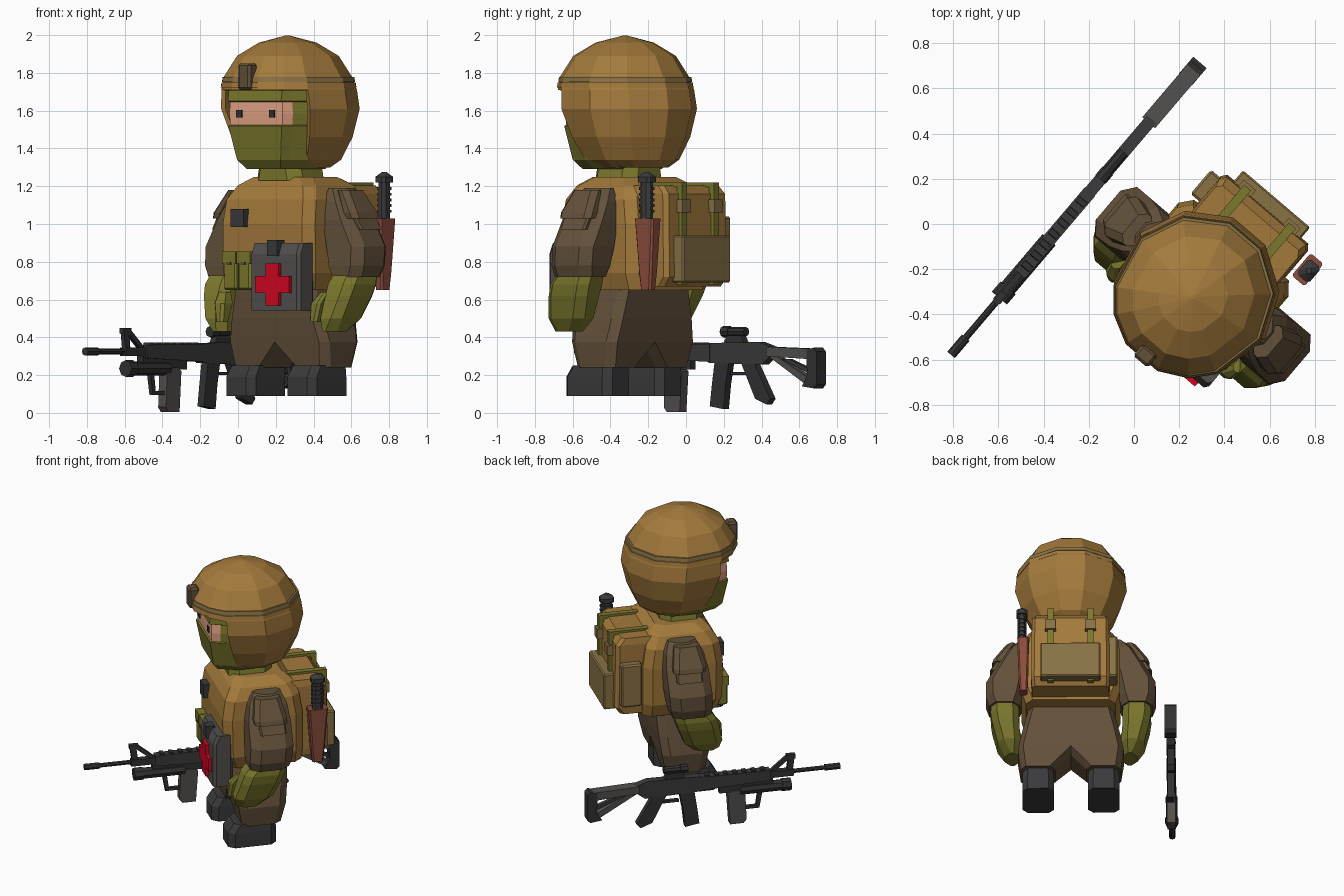
import bpy, bmesh, math
from mathutils import Matrix

# The figure is built facing -y around its own axis, then placed and turned
PLACE = Matrix.Translation((0.262, -0.323, 0)) @ Matrix.Rotation(math.radians(-40.4), 4, 'Z')
COLORS = {
    "tan": (.37, .195, .045), "brown": (.125, .082, .043), "olive": (.20, .19, .026),
    "khaki": (.25, .17, .06), "skin": (.80, .38, .24), "black": (.043, .043, .045),
    "grey": (.085, .08, .075), "red": (.66, .002, .016), "sheath": (.27, .075, .048),
    "gunmetal": (.032, .032, .034),
}
MATS = {}
for key, c in COLORS.items():
    MATS[key] = bpy.data.materials.new(key)
    MATS[key].diffuse_color = (*c, 1)


def finish(name, mats, bm, mirror=False):
    bmesh.ops.recalc_face_normals(bm, faces=bm.faces)
    me = bpy.data.meshes.new(name)
    bm.to_mesh(me)
    bm.free()
    for m in mats.split():
        me.materials.append(MATS[m])
    ob = bpy.data.objects.new(name, me)
    bpy.context.collection.objects.link(ob)
    ob.matrix_world = PLACE
    if mirror:
        ob.modifiers.new("mirror", 'MIRROR').use_mirror_merge = False
    return ob


def skin_rings(bm, rings):
    rows = [[bm.verts.new(p) for p in r] for r in rings]
    n = len(rows[0])
    for a, b in zip(rows, rows[1:]):
        for i in range(n):
            bm.faces.new((a[i], a[(i + 1) % n], b[(i + 1) % n], b[i]))
    return rows


def loft(name, mat, rings, cx=.05, cy=.05, mirror=False):
    """Stack of chamfered rectangles: (z, x0, x1, y0, y1)."""
    bm = bmesh.new()
    rows = skin_rings(bm, [[(x0 + cx, y0, z), (x1 - cx, y0, z), (x1, y0 + cy, z), (x1, y1 - cy, z),
                            (x1 - cx, y1, z), (x0 + cx, y1, z), (x0, y1 - cy, z), (x0, y0 + cy, z)]
                           for z, x0, x1, y0, y1 in rings])
    bm.faces.new(rows[0])
    bm.faces.new(rows[-1])
    return finish(name, mat, bm, mirror)


def box(name, mat, x0, x1, y0, y1, z0, z1, mirror=False, bevel=0):
    bm = bmesh.new()
    bmesh.ops.create_cube(bm, size=1)
    for v in bm.verts:
        v.co = ((x0 + x1) / 2 + v.co.x * (x1 - x0), (y0 + y1) / 2 + v.co.y * (y1 - y0),
                (z0 + z1) / 2 + v.co.z * (z1 - z0))
    if bevel:
        bmesh.ops.bevel(bm, geom=bm.edges[:], offset=bevel, segments=1, affect='EDGES')
    return finish(name, mat, bm, mirror)


# Boots, trousers
loft("boot", "black", [(.09, .11, .315, -.17, .15), (.19, .11, .315, -.17, .15), (.25, .115, .31, -.13, .15)],
     .035, .04, True)
loft("trouser_leg", "brown", [(.24, .10, .325, -.08, .18), (.375, -.035, .343, -.105, .21)], .035, .05, True)
loft("hips", "brown", [(.375, -.343, .343, -.105, .21), (.5, -.315, .315, -.125, .225), (.68, -.27, .27, -.14, .235)],
     .035, .05)

# Vest, neck
loft("vest", "tan", [(.65, -.29, .29, -.17, .33), (.74, -.32, .32, -.20, .33), (1.0, -.32, .32, -.205, .33),
                     (1.13, -.31, .31, -.185, .31), (1.205, -.27, .27, -.14, .28), (1.25, -.20, .20, -.09, .22)],
     .045, .055)
loft("neck", "olive", [(1.23, -.16, .16, -.12, .17), (1.33, -.14, .14, -.12, .17)], .06, .06)

# Sleeves, arm pockets, gloves with thumbs
loft("sleeve", "brown", [(.72, .33, .53, -.075, .185), (.78, .31, .55, -.08, .2), (.88, .29, .55, -.075, .21),
                         (1.02, .26, .475, -.07, .21), (1.12, .25, .42, -.05, .2), (1.19, .25, .365, -.01, .17)],
     .045, .06, True)
loft("arm_pocket", "brown", [(.97, .42, .525, -.01, .16), (1.08, .38, .46, -.02, .16)], .01, .01, True)
loft("arm_pocket_flap", "brown", [(1.03, .42, .51, -.04, .175), (1.06, .40, .50, -.045, .175),
                                  (1.18, .34, .42, -.02, .15)], .03, .03, True)
loft("glove", "olive", [(.43, .33, .43, -.15, .02), (.50, .325, .475, -.16, .09), (.62, .335, .51, -.13, .14),
                        (.68, .335, .52, -.11, .16), (.735, .34, .515, -.07, .175)], .04, .05, True)
loft("thumb", "olive", [(.48, .30, .35, -.185, -.12), (.58, .30, .37, -.175, -.08), (.64, .33, .38, -.13, -.06)],
     .015, .015, True)

# Masked face with eye slit wrapping round the front
HALF = [(.185, -.26), (.21, -.205), (.265, -.10), (.265, .15)]
OUTLINE = HALF + [(-x, y) for x, y in reversed(HALF)]
bm = bmesh.new()
rows = skin_rings(bm, [[(x * s, y * t, z) for x, y in OUTLINE] for z, s, t in
                       ((1.29, .62, .75), (1.34, .82, .9), (1.52, 1, 1.02), (1.525, .98, .98), (1.585, 1, .99),
                        (1.645, .98, .98), (1.65, 1, 1.04), (1.72, 1, 1))])
bm.faces.new(rows[0])
bm.faces.new(rows[-1])
for f in bm.faces:
    c = f.calc_center_median()
    f.material_index = int(1.525 < c.z < 1.645 and c.y < -.2)
finish("masked_face", "olive skin", bm)
box("eye", "gunmetal", .095, .132, -.264, -.254, 1.565, 1.603, True)

# Helmet dome and hood, open at the face
SHELL = [(1.30, .19, .20, .05), (1.34, .25, .26, .045), (1.46, .32, .325, .035), (1.61, .365, .375, .02),
         (1.71, .355, .37, .01), (1.78, .335, .35, .0), (1.89, .265, .28, .0), (1.96, .15, .16, .0), (1.998, .01, .01, 0)]
SIDE = [15, 38, 58, 97, 131, 165]
ANGLES = [math.radians(a) for a in SIDE + [360 - a for a in reversed(SIDE)]]


def ring(z, rx, ry, cy):
    return [(rx * math.sin(a), cy - ry * math.cos(a), z) for a in ANGLES]


bm = bmesh.new()
rows = skin_rings(bm, [ring(*s) for s in SHELL])
bm.faces.new(rows[-1])
gap = []
for f in bm.faces:
    c = f.calc_center_median()
    if c.z < 1.69 and math.atan2(abs(c.x), .03 - c.y) < math.radians(62):
        gap.append(f)
bmesh.ops.delete(bm, geom=gap, context='FACES')
helmet = finish("helmet_and_hood", "tan", bm)
thick = helmet.modifiers.new("thickness", 'SOLIDIFY')
thick.thickness = .025
thick.offset = -1

# Helmet bands and front mount
for z, r, m in ((1.735, .356, "tan"), (1.765, .349, "khaki")):
    bm = bmesh.new()
    skin_rings(bm, [ring(z - .013, r - .02, r - .006, .005), ring(z - .013, r, r + .014, .005),
                    ring(z + .013, r - .004, r + .01, .005), ring(z + .013, r - .02, r - .006, .005)])
    finish("helmet_band", m, bm)
box("helmet_mount", "brown", -.035, .05, -.37, -.30, 1.71, 1.85, bevel=.012)

# Chest gear
box("radio", "black", -.195, -.105, -.235, -.17, .985, 1.08)
for x in (-.235, -.135):
    box("front_pouch", "olive", x, x + .088, -.25, -.17, .65, .82, bevel=.01)
    box("front_pouch_flap", "olive", x - .003, x + .091, -.256, -.17, .79, .855)
    box("pouch_clasp", "brown", x + .03, x + .06, -.262, -.25, .785, .8)
loft("medical_bag", "grey", [(.54, -.03, .31, -.275, -.14), (.84, -.03, .31, -.275, -.14), (.9, -.03, .31, -.25, -.14)],
     .015, .02)
box("bag_clasp", "black", .105, .175, -.29, -.23, .83, .915)
for w, h in ((.045, .112), (.118, .045)):
    box("red_cross", "red", .145 - w, .145 + w, -.297, -.265, .68 - h, .68 + h)

# Backpack with pouches, straps and buckles
loft("backpack", "tan", [(.67, -.25, .25, .2, .47), (.72, -.255, .255, .2, .51), (1.16, -.25, .25, .2, .5),
                         (1.205, -.24, .24, .2, .46)], .02, .025)
box("rear_pouch", "khaki", -.195, .195, .49, .57, .69, .94, bevel=.008)
box("side_pouch", "khaki", -.305, -.24, .34, .48, .74, 1.04, bevel=.01)
box("pack_strap", "olive", .11, .15, .49, .525, .68, 1.22, True)
box("pack_top_strap", "olive", .11, .15, .22, .52, 1.195, 1.22, True)
box("strap_buckle", "khaki", .095, .165, .50, .54, 1.06, 1.13, True)

# Sheathed knife on the left of the pack
loft("knife_sheath", "sheath", [(.65, .28, .33, .385, .455), (.75, .275, .335, .375, .465), (1.03, .27, .345, .355, .485)],
     .01, .01)
loft("knife_handle", "black", [(1.02, .29, .34, .385, .455), (1.22, .29, .34, .385, .455)], .014, .02)
for i in range(5):
    z = 1.06 + i * .03
    loft("knife_grip_ring", "black", [(z, .285, .345, .379, .461), (z + .015, .285, .345, .379, .461)], .014, .02)
loft("knife_pommel", "black", [(1.22, .28, .35, .375, .465), (1.25, .28, .35, .375, .465), (1.275, .30, .33, .405, .435)],
     .014, .014)

# Rifle, lying along the facing direction
GX = -.65


def slab(name, mat, w, pts):
    """Side profile of (y, z) points, w wide."""
    bm = bmesh.new()
    for r in skin_rings(bm, [[(GX + s * w / 2, y, z) for y, z in pts] for s in (-1, 1)]):
        bm.faces.new(r)
    return finish(name, mat, bm)


def tube(name, mat, r, y0, y1, z):
    bm = bmesh.new()
    bmesh.ops.create_cone(bm, cap_ends=True, segments=8, radius1=r, radius2=r, depth=y1 - y0,
                          matrix=Matrix.Translation((GX, (y0 + y1) / 2, z)) @ Matrix.Rotation(math.pi / 2, 4, 'X'))
    return finish(name, mat, bm)


tube("muzzle", "gunmetal", .022, -.89, -.79, .325)
tube("barrel", "gunmetal", .015, -.80, -.38, .325)
slab("front_sight_post", "gunmetal", .03, [(-.59, .42), (-.53, .42), (-.53, .45), (-.59, .45)])
slab("front_sight_front", "gunmetal", .025, [(-.57, .31), (-.53, .31), (-.545, .43), (-.585, .43)])
slab("front_sight_brace", "gunmetal", .025, [(-.45, .34), (-.41, .34), (-.53, .44), (-.56, .43)])
slab("front_sight_base", "gunmetal", .04, [(-.58, .30), (-.42, .30), (-.42, .345), (-.58, .345)])
slab("handguard", "black", .06, [(-.42, .29), (.06, .27), (.06, .365), (-.42, .36)])
for i in range(7):
    y = -.39 + i * .062
    slab("rail_tooth", "gunmetal", .045, [(y, .355), (y + .035, .355), (y + .03, .372), (y + .005, .372)])
tube("launcher_tube", "gunmetal", .038, -.56, -.22, .235)
tube("launcher_muzzle", "gunmetal", .044, -.56, -.5, .235)
slab("launcher_bracket", "gunmetal", .04, [(-.44, .23), (-.08, .23), (-.08, .3), (-.44, .3)])
slab("launcher_guard_front", "gunmetal", .025, [(-.35, .1), (-.325, .1), (-.34, .21), (-.37, .21)])
slab("launcher_guard_bottom", "gunmetal", .025, [(-.35, .095), (-.24, .095), (-.24, .115), (-.35, .115)])
slab("front_grip", "grey", .055, [(-.26, .03), (-.24, .005), (-.15, .005), (-.135, .22), (-.16, .24), (-.25, .24)])
slab("receiver", "black", .055, [(.05, .265), (.42, .255), (.48, .30), (.48, .35), (.40, .375), (.05, .37)])
slab("magazine", "gunmetal", .045, [(.055, .035), (.15, .02), (.165, .15), (.19, .28), (.09, .28), (.07, .15)])
slab("trigger_guard", "gunmetal", .025, [(.19, .20), (.31, .20), (.31, .217), (.19, .217)])
slab("rear_grip", "gunmetal", .045, [(.37, .075), (.45, .045), (.475, .075), (.36, .27), (.27, .27)])
slab("scope_mount", "gunmetal", .04, [(.15, .37), (.29, .37), (.27, .41), (.17, .41)])
tube("scope", "gunmetal", .024, .14, .29, .43)
tube("scope_lens_rim", "gunmetal", .03, .13, .18, .43)
slab("stock_top", "grey", .075, [(.46, .30), (.75, .285), (.77, .34), (.46, .35)])
slab("stock_lower_bar", "grey", .045, [(.47, .295), (.51, .305), (.76, .175), (.74, .14)])
slab("stock_middle_bar", "black", .03, [(.55, .285), (.6, .285), (.76, .225), (.76, .2)])
slab("butt_plate", "gunmetal", .078, [(.71, .14), (.79, .13), (.81, .15), (.81, .325), (.79, .345), (.74, .335), (.745, .2)])
